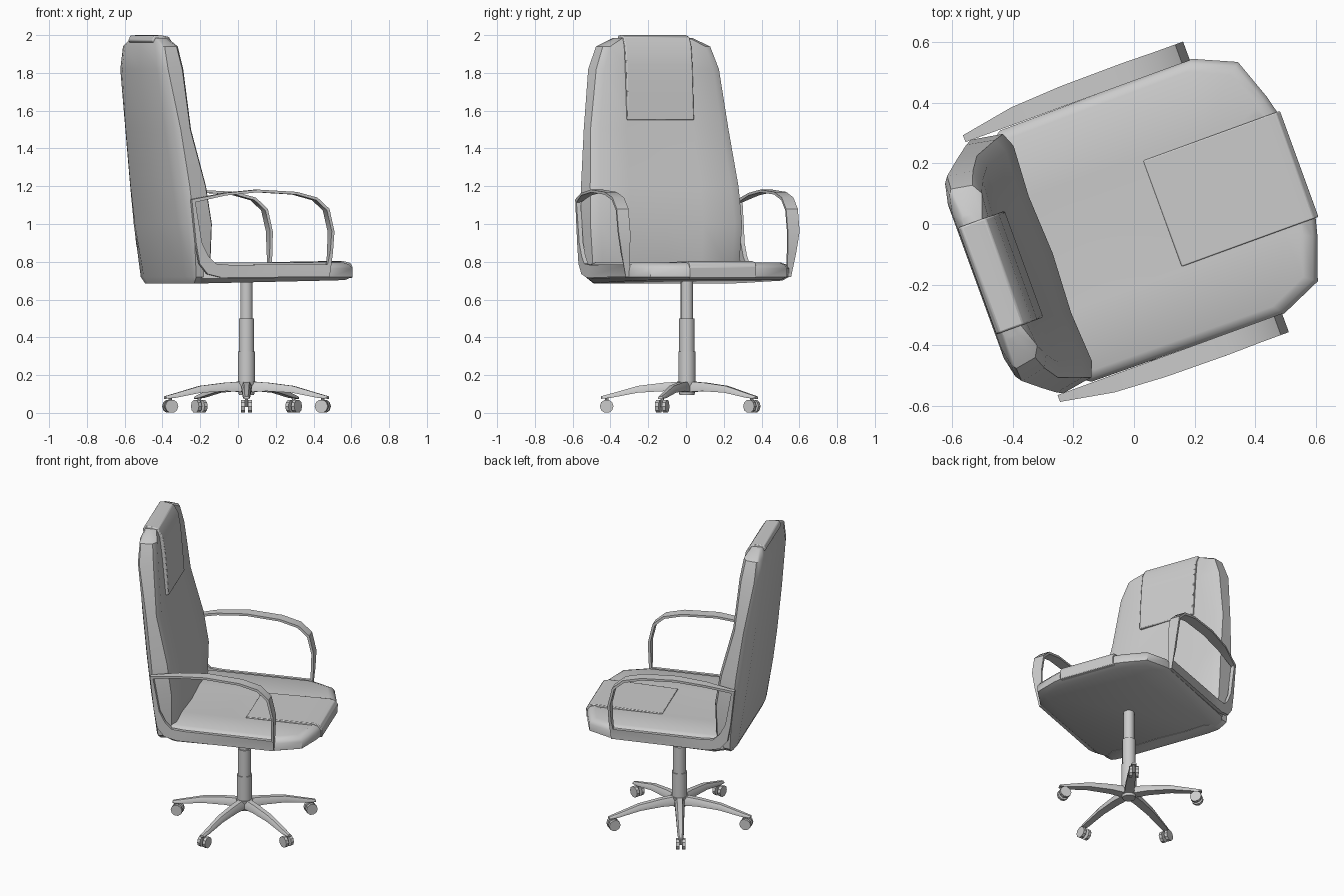
import bpy, bmesh, math
from mathutils import Matrix, Vector

if "Cube" in bpy.data.objects:
    bpy.data.objects.remove(bpy.data.objects["Cube"])

grey = bpy.data.materials.new("plain grey")
grey.diffuse_color = (0.6, 0.6, 0.6, 1)
grey.use_nodes = True
grey.node_tree.nodes["Principled BSDF"].inputs["Base Color"].default_value = grey.diffuse_color

TURN = Matrix.Rotation(math.radians(20), 4, 'Z')      # the upper part is swivelled
BASE = Matrix.Translation((0.045, 0.005, 0))          # centre of the star base


def finish(name, bm, matrix, bevel=0, angle=35):
    bmesh.ops.recalc_face_normals(bm, faces=bm.faces)
    me = bpy.data.meshes.new(name)
    bm.to_mesh(me)
    bm.free()
    me.materials.append(grey)
    ob = bpy.data.objects.new(name, me)
    bpy.context.collection.objects.link(ob)
    ob.matrix_world = matrix
    if bevel:
        m = ob.modifiers.new("bevel", 'BEVEL')
        m.width, m.segments = bevel, 2
    bpy.ops.object.select_all(action='DESELECT')
    bpy.context.view_layer.objects.active = ob
    ob.select_set(True)
    bpy.ops.object.shade_smooth_by_angle(angle=math.radians(angle))
    return ob


def loft(name, rings, matrix, closed=False, **kw):
    """Skin a list of equal-length point rings."""
    bm = bmesh.new()
    vs = [[bm.verts.new(p) for p in r] for r in rings]
    n = len(vs[0])
    pairs = list(zip(vs, vs[1:])) + ([(vs[-1], vs[0])] if closed else [])
    for a, b in pairs:
        for i in range(n):
            j = (i + 1) % n
            bm.faces.new((a[i], a[j], b[j], b[i]))
    if not closed:
        bm.faces.new(vs[0])
        bm.faces.new(vs[-1])
    return finish(name, bm, matrix, **kw)


def mirrored(half):
    """Half outline (u, v >= 0) to a full one; points on v = 0 are kept once."""
    return half + [(u, -v) for u, v in reversed(half) if v > 0]


def slab(name, profile, half_width, bevel):
    """Side profile (u, z) stretched across the chair."""
    return loft(name, [[(u, v, z) for u, z in profile] for v in (-half_width, half_width)],
                TURN, bevel=bevel)


def cylinder(name, r1, r2, z0, z1, sides, matrix):
    bm = bmesh.new()
    bmesh.ops.create_cone(bm, cap_ends=True, segments=sides, radius1=r1, radius2=r2, depth=z1 - z0)
    bmesh.ops.translate(bm, verts=bm.verts, vec=(0, 0, (z0 + z1) / 2))
    return finish(name, bm, matrix)


# seat cushion: stacked outlines, dished in the middle
outline = mirrored([(0.57, 0.186), (0.555, 0.245), (0.505, 0.385), (0.365, 0.447),
                    (-0.31, 0.441), (-0.40, 0.38)])
rings = []
for inset, z, slope in ((0.03, 0.693, 0.02), (0, 0.715, 0.01), (0, 0.765, 0), (0.012, 0.785, 0),
                        (0.035, 0.796, 0)):
    k = 1 - inset / 0.45
    rings.append([(u * k, v * k, z + slope * u) for u, v in outline])
rings.append([(u * 0.9, max(-0.2, min(0.2, v * 0.9)), 0.788) for u, v in outline])
loft("seat", rings, TURN, angle=40)

# seat front pad, wrapping over the front edge
slab("seat_pad", [(0.10, 0.77), (0.10, 0.794), (0.35, 0.80), (0.53, 0.803), (0.565, 0.795),
                  (0.58, 0.772), (0.578, 0.715), (0.5, 0.71), (0.5, 0.77)], 0.186, 0.004)

# backrest: (height, back, widest line, front, half width)
rings = []
for z, ub, uw, uf, w in ((0.685, -0.40, -0.385, -0.30, 0.38), (0.72, -0.415, -0.39, -0.29, 0.425),
                         (1.0, -0.46, -0.41, -0.285, 0.445), (1.2, -0.487, -0.43, -0.315, 0.435),
                         (1.5, -0.522, -0.47, -0.39, 0.405), (1.82, -0.555, -0.525, -0.42, 0.36),
                         (1.94, -0.552, -0.528, -0.437, 0.315), (1.985, -0.535, -0.52, -0.465, 0.22)):
    half = [(ub, 0), (ub, 0.75 * w), ((ub + uw) / 2, 0.94 * w), (uw, w), (uf - 0.02, 0.96 * w),
            (uf, 0.85 * w), (uf - 0.01, 0.46 * w), (uf, 0)]
    rings.append([(u, v, z) for u, v in mirrored(half)])
loft("backrest", rings, TURN, angle=40)

# headrest pad, wrapping over the top
slab("headrest_pad", [(-0.45, 1.55), (-0.386, 1.55), (-0.395, 1.68), (-0.408, 1.84), (-0.425, 1.94),
                      (-0.455, 1.99), (-0.50, 2.0), (-0.54, 1.998), (-0.553, 1.97), (-0.50, 1.92)],
     0.187, 0.006)

# armrests: closed bands (outer u, z, inner u, z, width), wide on top, flat along the seat
ARM = [(0.347, 0.72, 0.335, 0.785, 0.022), (0.356, 0.85, 0.340, 0.85, 0.048),
       (0.358, 0.96, 0.343, 0.96, 0.066), (0.33, 1.08, 0.316, 1.072, 0.066),
       (0.262, 1.14, 0.255, 1.126, 0.066), (0.145, 1.17, 0.142, 1.156, 0.068),
       (-0.07, 1.182, -0.07, 1.168, 0.066), (-0.25, 1.165, -0.25, 1.151, 0.056),
       (-0.43, 1.13, -0.41, 1.115, 0.024), (-0.405, 0.90, -0.372, 0.90, 0.022),
       (-0.385, 0.79, -0.335, 0.83, 0.022), (-0.34, 0.735, -0.295, 0.79, 0.022),
       (-0.26, 0.716, -0.22, 0.784, 0.022)]
for side, s in (("left", 1), ("right", -1)):
    rings = [[(uo, s * 0.444, zo), (uo, s * (0.444 + w), zo),
              (ui, s * (0.444 + w), zi), (ui, s * 0.444, zi)] for uo, zo, ui, zi, w in ARM]
    loft(side + "_armrest", rings, TURN, closed=True)

# gas column in three steps
cylinder("column_sleeve", 0.046, 0.046, 0.12, 0.325, 16, BASE)
cylinder("column_middle", 0.041, 0.041, 0.32, 0.50, 16, BASE)
cylinder("column_rod", 0.033, 0.033, 0.49, 0.71, 16, BASE)
cylinder("hub", 0.04, 0.052, 0.095, 0.165, 16, BASE)

# five legs with twin-wheel casters
for i in range(5):
    m = BASE @ Matrix.Rotation(math.radians(-90 + 72 * i), 4, 'Z')
    rings = [[(r, -w, zb), (r, -w, (zb + zt) / 2), (r, -w * 0.55, zt),
              (r, w * 0.55, zt), (r, w, (zb + zt) / 2), (r, w, zb)]
             for r, zt, zb, w in ((0.01, 0.167, 0.11, 0.03), (0.12, 0.16, 0.115, 0.028),
                                  (0.26, 0.143, 0.107, 0.024), (0.40, 0.103, 0.08, 0.019),
                                  (0.455, 0.088, 0.074, 0.014))]
    loft("leg_%d" % (i + 1), rings, m)
    cylinder("caster_stem_%d" % (i + 1), 0.009, 0.009, 0.03, 0.09, 8,
             m @ Matrix.Translation((0.425, 0, 0)))
    for s in (-1, 1):
        wm = m @ Matrix.Translation((0.425, s * 0.019, 0.035)) @ Matrix.Rotation(math.pi / 2, 4, 'X')
        cylinder("wheel_%d_%s" % (i + 1, "a" if s < 0 else "b"), 0.036, 0.036, -0.01, 0.01, 10,
                 wm @ Matrix.Rotation(math.pi / 10, 4, 'Z'))
